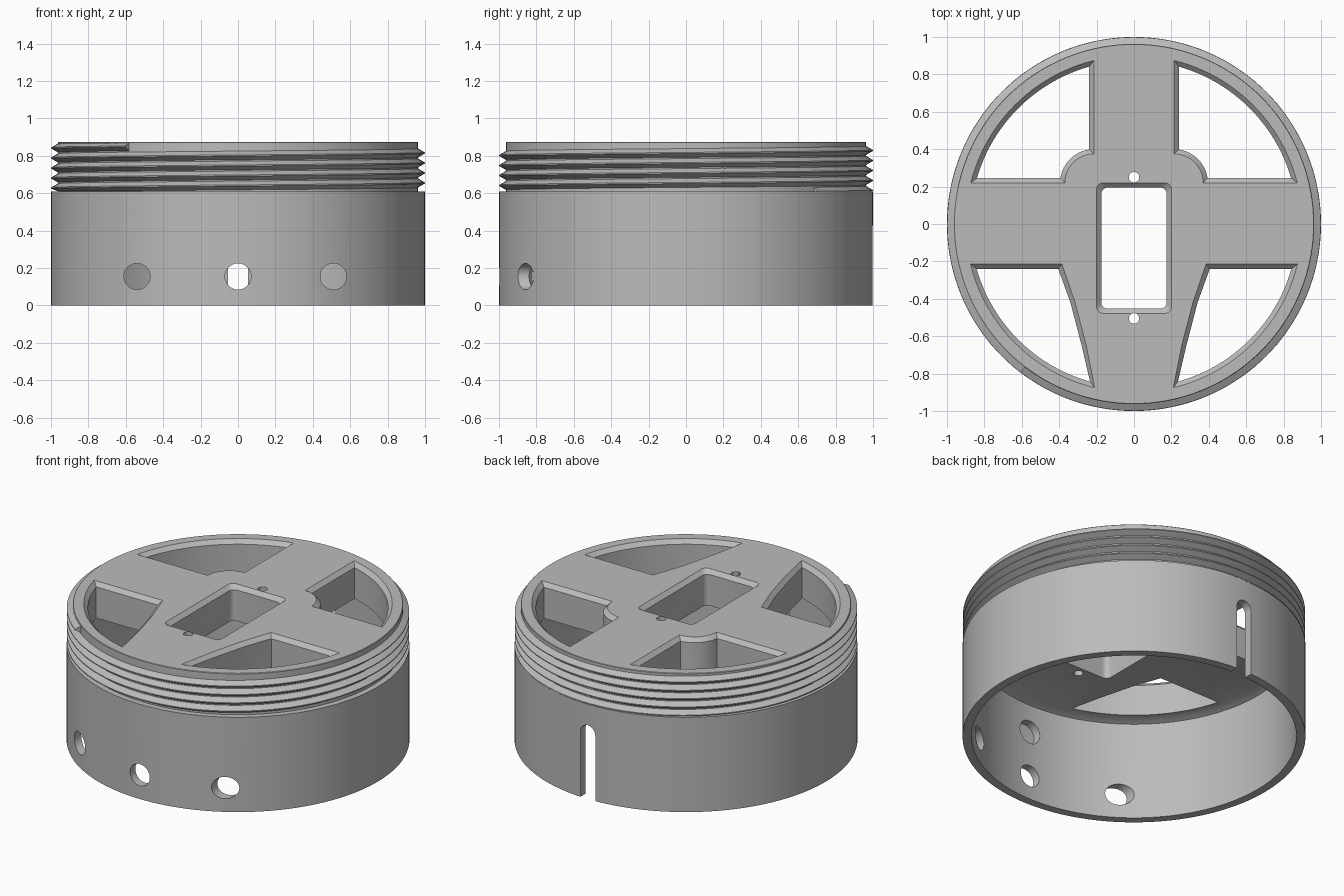
import bpy, bmesh
from math import sin, cos, pi, sqrt, asin, atan2
from mathutils import Matrix

cube = bpy.data.objects.get("Cube")
if cube:
    bpy.data.objects.remove(cube, do_unlink=True)

TOP, SHOULDER, UNDER = 0.875, 0.61, 0.65
CHAMFER = 0.025

grey = bpy.data.materials.new("light_grey")
grey.use_nodes = True
grey.diffuse_color = (0.5, 0.5, 0.5, 1)
grey.node_tree.nodes["Principled BSDF"].inputs["Base Color"].default_value = (0.5, 0.5, 0.5, 1)


def finish(bm, name):
    bmesh.ops.recalc_face_normals(bm, faces=bm.faces)
    mesh = bpy.data.meshes.new(name)
    bm.to_mesh(mesh)
    bm.free()
    obj = bpy.data.objects.new(name, mesh)
    bpy.context.collection.objects.link(obj)
    mesh.materials.append(grey)
    return obj


def loft(rings, name):
    """Skin a stack of equal-length closed rings and cap both ends."""
    bm = bmesh.new()
    loops = [[bm.verts.new(p) for p in ring] for ring in rings]
    n = len(loops[0])
    for a, b in zip(loops, loops[1:]):
        for i in range(n):
            j = (i + 1) % n
            bm.faces.new((a[i], a[j], b[j], b[i]))
    bm.faces.new(loops[0])
    bm.faces.new(loops[-1])
    return finish(bm, name)


def lathe(profile, name, n=144):
    return loft([[(r * cos(2 * pi * i / n), r * sin(2 * pi * i / n), z)
                  for i in range(n)] for r, z in profile], name)


def cylinder(name, radius, depth, matrix):
    bm = bmesh.new()
    bmesh.ops.create_cone(bm, cap_ends=True, segments=40, radius1=radius,
                          radius2=radius, depth=depth, matrix=matrix)
    return finish(bm, name)


def chamfered_cutter(outline, name):
    """Through cutter whose outline shrinks by the chamfer just below the top."""
    levels = ((TOP + 0.05, 0), (TOP, 0), (TOP - CHAMFER, CHAMFER), (UNDER - 0.08, CHAMFER))
    return loft([[(x, y, z) for x, y in outline(o)] for z, o in levels], name)


def arc(cx, cy, r, a0, a1, n):
    return [(cx + r * cos(a0 + (a1 - a0) * i / n),
             cy + r * sin(a0 + (a1 - a0) * i / n)) for i in range(n + 1)]


def rear_pocket(side):
    # Quarter window with a round boss in its inner corner
    def outline(o):
        sx, sy, rim, boss = 0.215 + o, 0.22 + o, 0.9 - o, 0.155 + o
        a = asin(o / boss)
        pts = arc(0, 0, rim, atan2(sqrt(rim**2 - sx**2), sx), asin(sy / rim), 24)
        pts += arc(0.215, 0.22, boss, a, pi / 2 - a, 12)
        return [(side * x, y) for x, y in pts]
    return outline


def front_pocket(side):
    # Quarter window beside the tapering spoke
    def outline(o):
        sx, sy, rim = 0.21 + o, -0.215 - o, 0.9 - o
        pts = arc(0, 0, rim, asin(sy / rim), -atan2(sqrt(rim**2 - sx**2), sx), 24)
        pts += [(0.255 + o, -0.65), (0.315 + o, -0.42), (0.385 + o * 0.8, sy)]
        return [(side * x, y) for x, y in pts]
    return outline


def center_window(o):
    # Rounded rectangle
    r, pts = 0.035, []
    hx, y0, y1 = 0.2 - o, -0.478 + o, 0.22 - o
    for k, (sx, cy) in enumerate(((1, y1 - r), (-1, y1 - r), (-1, y0 + r), (1, y0 + r))):
        pts += arc(sx * (hx - r), cy, r, k * pi / 2, (k + 1) * pi / 2, 5)
    return pts


# Cup-shaped housing: outer wall, neck, top plate and hollow underside
housing = loft_body = lathe([(0.001, UNDER), (0.9, UNDER), (0.947, UNDER - 0.02), (0.947, 0),
                             (1, 0), (1, SHOULDER), (0.963, SHOULDER), (0.963, TOP - 0.003),
                             (0.96, TOP), (0.001, TOP)], "housing")

# Openings in the top plate
cutters = [chamfered_cutter(center_window, "window_cutter")]
for side in (-1, 1):
    cutters.append(chamfered_cutter(rear_pocket(side), "rear_pocket_cutter"))
    cutters.append(chamfered_cutter(front_pocket(side), "front_pocket_cutter"))
for y in (0.25, -0.505):
    cutters.append(cylinder("screw_cutter", 0.028, 1, Matrix.Translation((0, y, 0.8))))

# Round holes through the front wall
along_y = Matrix.Rotation(pi / 2, 4, 'X')
for x, z, r in ((-0.54, 0.155, 0.07), (0, 0.155, 0.07), (0.51, 0.155, 0.07), (0, 0.45, 0.075)):
    cutters.append(cylinder("hole_cutter", r, 0.6, Matrix.Translation((x, -0.9, z)) @ along_y))

# Round-topped slot in the back wall
w, zc = 0.053, 0.422
slot = [(-w, -0.1)] + [(x, z) for x, z in arc(0, zc, w, pi, 0, 16)] + [(w, -0.1)]
cutters.append(loft([[(x, y, z) for x, z in slot] for y in (0.6, 1.2)], "slot_cutter"))

bpy.context.view_layer.objects.active = housing
for c in cutters:
    c.hide_render = True
    mod = housing.modifiers.new("cut", 'BOOLEAN')
    mod.operation = 'DIFFERENCE'
    mod.solver = 'EXACT'
    mod.object = c
    bpy.ops.object.modifier_apply(modifier=mod.name)
for c in cutters:
    bpy.data.objects.remove(c, do_unlink=True)

# Helical ridge around the neck
pitch, z_start, z_end, per_turn = 0.0535, 0.608, 0.85, 96
sections = []
for i in range(int((z_end - z_start) / pitch * per_turn) + 1):
    a = 0.79 + 2 * pi * i / per_turn
    c = z_start + pitch * i / per_turn
    sections.append([(r * cos(a), r * sin(a), min(max(c + dz, SHOULDER - 0.005), TOP - 0.002))
                     for r, dz in ((0.95, -0.031), (0.999, -0.003), (0.999, 0.003), (0.95, 0.031))])
thread = loft(sections, "screw_thread")

for obj in (housing, thread):
    bpy.ops.object.select_all(action='DESELECT')
    obj.select_set(True)
    bpy.context.view_layer.objects.active = obj
    bpy.ops.object.shade_smooth_by_angle(angle=pi / 6)
